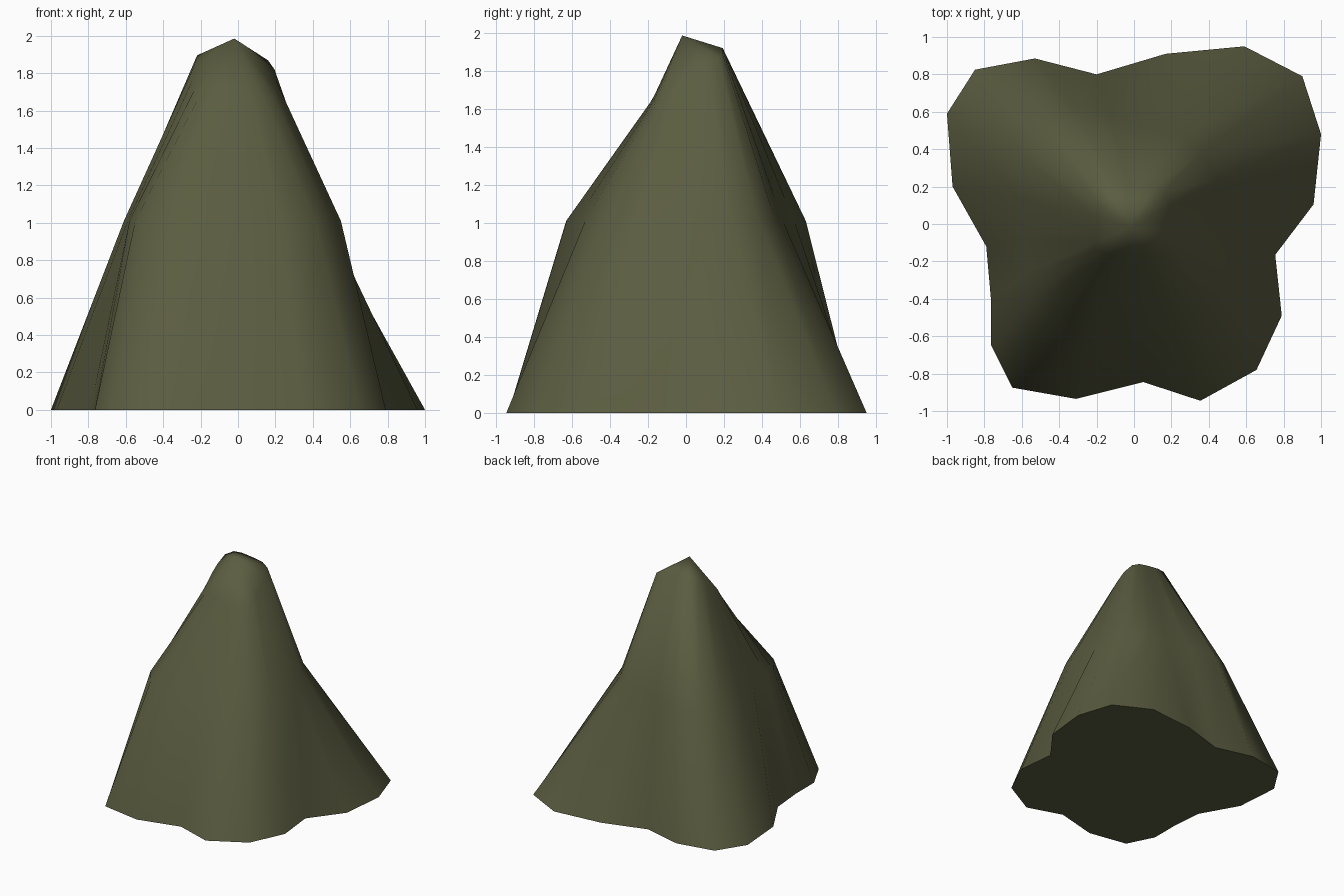
import bpy, bmesh, math

if "Cube" in bpy.data.objects:
    bpy.data.objects.remove(bpy.data.objects["Cube"])

olive = bpy.data.materials.new("olive_rock")
olive.diffuse_color = (0.104, 0.109, 0.052, 1)
olive.use_nodes = True
olive.node_tree.nodes["Principled BSDF"].inputs["Base Color"].default_value = olive.diffuse_color

# wavy outline on the ground, counterclockwise from the right
BASE = [(1, .48), (.9, .79), (.59, .95), (.17, .91), (-.2, .8), (-.53, .885), (-.85, .825),
        (-1, .59), (-.97, .2), (-.79, -.12), (-.765, -.4), (-.765, -.645), (-.65, -.875),
        (-.31, -.935), (.05, -.845), (.355, -.945), (.655, -.78), (.79, -.49),
        (.755, -.165), (.96, .105)]
# rounder outline at half height
MIDDLE = [(.44, .24), (.36, .38), (.25, .47), (.08, .51), (-.12, .57), (-.33, .63), (-.5, .55),
          (-.6, .38), (-.61, .14), (-.59, -.07), (-.58, -.27), (-.55, -.4), (-.44, -.56),
          (-.22, -.63), (.03, -.58), (.23, -.53), (.41, -.42), (.5, -.27), (.55, -.1), (.48, .08)]


def shoulder(x, y):
    """Rounded-square shoulder below the peak, tilted up towards the back."""
    a = math.atan2(y, x)
    c, s = math.cos(a), math.sin(a)
    wide = .20 if c > 0 else .235
    deep = .195 if s > 0 else .17
    r = (abs(c / wide) ** 4 + abs(s / deep) ** 4) ** -.25
    return r * c, r * s, 1.77 + .7 * r * s - .13 * r * c


bm = bmesh.new()
rings = [[bm.verts.new((x, y, 0)) for x, y in BASE],
         [bm.verts.new((x, y, 1.01)) for x, y in MIDDLE],
         [bm.verts.new(shoulder(x, y)) for x, y in MIDDLE]]
peak = bm.verts.new((-.02, -.02, 1.985))
n = len(BASE)

# sides, peak fan and flat underside
for lo, hi in zip(rings, rings[1:]):
    for i in range(n):
        j = (i + 1) % n
        bm.faces.new((lo[i], lo[j], hi[j], hi[i]))
for i in range(n):
    bm.faces.new((rings[2][i], rings[2][(i + 1) % n], peak))
bm.faces.new(rings[0][::-1])
bmesh.ops.recalc_face_normals(bm, faces=bm.faces)

mesh = bpy.data.meshes.new("rock_spire")
bm.to_mesh(mesh)
bm.free()
mesh.materials.append(olive)
rock = bpy.data.objects.new("rock_spire", mesh)
bpy.context.collection.objects.link(rock)

# smooth sides, sharp rim at the ground
bpy.context.view_layer.objects.active = rock
rock.select_set(True)
bpy.ops.object.shade_smooth_by_angle(angle=math.radians(60))
